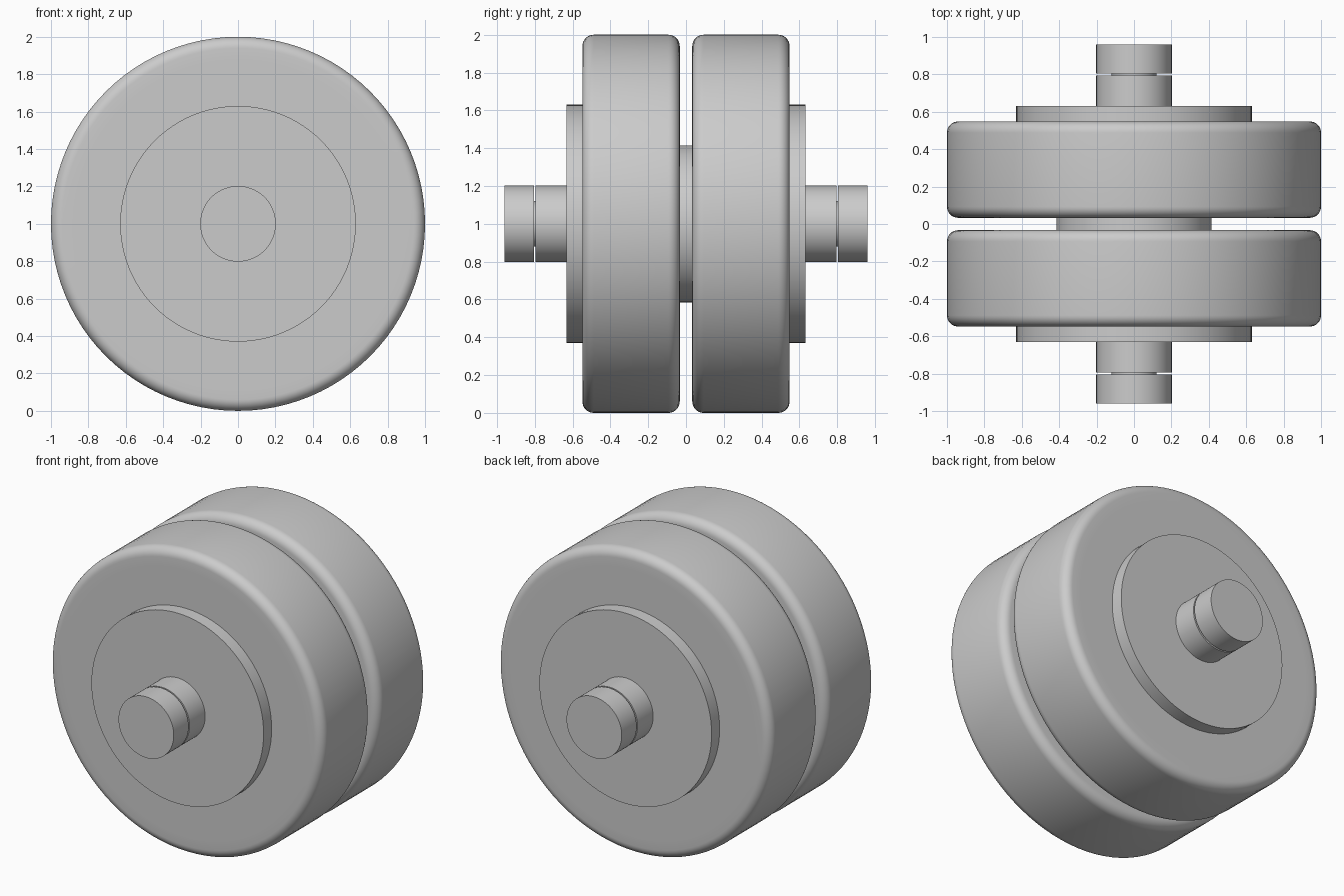
import bpy, math

cube = bpy.data.objects.get("Cube")
if cube:
    bpy.data.objects.remove(cube, do_unlink=True)

SEGMENTS = 96
CENTRE_Z = 1.0

steel = bpy.data.materials.new("plain_grey")
steel.use_nodes = True
GREY = (0.6, 0.6, 0.6, 1)
steel.diffuse_color = GREY
for node in steel.node_tree.nodes:
    if node.type == 'BSDF_PRINCIPLED':
        node.inputs["Base Color"].default_value = GREY


def finish(obj, name):
    obj.name = name
    obj.data.materials.clear()
    obj.data.materials.append(steel)
    bpy.ops.object.select_all(action='DESELECT')
    obj.select_set(True)
    bpy.context.view_layer.objects.active = obj
    bpy.ops.object.shade_smooth_by_angle(angle=math.radians(30))


def disc(name, radius, y0, y1):
    """Solid cylinder along y between y0 and y1."""
    bpy.ops.mesh.primitive_cylinder_add(
        vertices=SEGMENTS, radius=radius, depth=abs(y1 - y0),
        location=(0, (y0 + y1) / 2, CENTRE_Z), rotation=(math.pi / 2, 0, 0))
    finish(bpy.context.object, name)


def tyre(name, inner, outer, y0, y1, fillet):
    """Ring along y with rounded outer edges, made by turning a profile."""
    profile = [(inner, y0)]
    for centre_y, start in ((y0 + fillet, -90), (y1 - fillet, 0)):
        for i in range(9):
            a = math.radians(start + 90 * i / 8)
            profile.append((outer - fillet + fillet * math.cos(a),
                            centre_y + fillet * math.sin(a)))
    profile.append((inner, y1))
    n = len(profile)
    verts, faces = [], []
    for s in range(SEGMENTS):
        t = math.tau * s / SEGMENTS
        verts += [(r * math.sin(t), y, r * math.cos(t)) for r, y in profile]
        nxt = (s + 1) % SEGMENTS
        for i in range(n):
            j = (i + 1) % n
            faces.append((s * n + i, s * n + j, nxt * n + j, nxt * n + i))
    mesh = bpy.data.meshes.new(name)
    mesh.from_pydata(verts, [], faces)
    mesh.update()
    obj = bpy.data.objects.new(name, mesh)
    obj.location.z = CENTRE_Z
    bpy.context.collection.objects.link(obj)
    bpy.context.view_layer.objects.active = obj
    obj.select_set(True)
    bpy.ops.object.mode_set(mode='EDIT')
    bpy.ops.mesh.select_all(action='SELECT')
    bpy.ops.mesh.normals_make_consistent(inside=False)
    bpy.ops.object.mode_set(mode='OBJECT')
    finish(obj, name)


# Spacer between the two wheels
disc("centre_spacer", 0.415, -0.033, 0.033)

# Wheel, flange and grooved axle stub on each side
for side, s in (("front", -1), ("back", 1)):
    near, far = sorted((s * 0.033, s * 0.548))
    tyre(side + "_tyre", 0.88, 1.0, near, far, 0.06)
    disc(side + "_wheel_core", 0.88, near, far)
    disc(side + "_flange", 0.63, s * 0.548, s * 0.632)
    disc(side + "_axle", 0.202, s * 0.632, s * 0.795)
    disc(side + "_axle_groove", 0.12, s * 0.795, s * 0.805)
    disc(side + "_axle_tip", 0.202, s * 0.805, s * 0.96)
